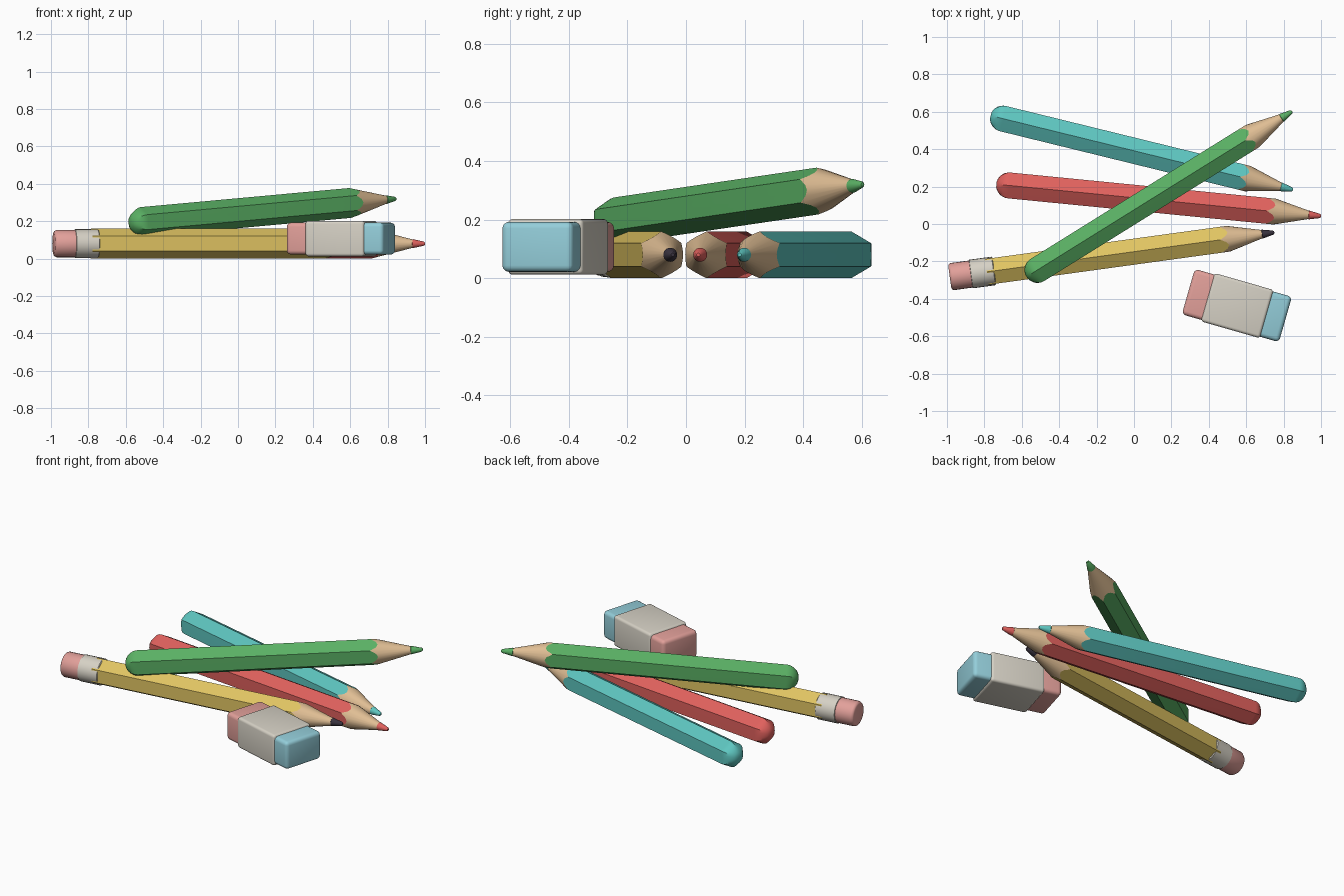
import bpy, bmesh
from math import sin, cos, pi, radians, atan2, hypot
from mathutils import Matrix, Vector

cube = bpy.data.objects.get("Cube")
if cube:
    bpy.data.objects.remove(cube, do_unlink=True)

SEG = 24          # points around a pencil
R = 0.08          # pencil radius at its corners
CONE = 0.31       # length of the sharpened cone down to its ideal apex


def material(name, *srgb):
    lin = [((c / 255 + 0.055) / 1.055) ** 2.4 for c in srgb] + [1]
    m = bpy.data.materials.new(name)
    m.use_nodes = True
    m.diffuse_color = lin
    bsdf = m.node_tree.nodes["Principled BSDF"]
    bsdf.inputs["Base Color"].default_value = lin
    bsdf.inputs["Roughness"].default_value = 0.6
    return m


YELLOW = material("yellow paint", 224, 196, 98)
RED = material("red paint", 224, 97, 93)
TEAL = material("teal paint", 94, 198, 192)
GREEN = material("green paint", 90, 176, 100)
WOOD = material("bare wood", 224, 190, 148)
DARK = material("dark graphite", 58, 52, 64)
PINK = material("pink rubber", 226, 160, 154)
BLUE = material("blue rubber", 148, 206, 218)
CREAM = material("cream sleeve", 214, 209, 197)


def finish(name, bm, mat, matrix, angle):
    bmesh.ops.recalc_face_normals(bm, faces=bm.faces)
    mesh = bpy.data.meshes.new(name)
    bm.to_mesh(mesh)
    bm.free()
    mesh.materials.append(mat)
    ob = bpy.data.objects.new(name, mesh)
    bpy.context.collection.objects.link(ob)
    ob.matrix_world = matrix
    bpy.ops.object.select_all(action="DESELECT")
    ob.select_set(True)
    bpy.context.view_layer.objects.active = ob
    bpy.ops.object.shade_smooth_by_angle(angle=radians(angle))
    return ob


def circle(radius):
    return [radius] * SEG


def hexagon(radius=R):
    # distance to a hexagon with corners at top and bottom
    return [radius * cos(pi / 6) / cos((2 * pi * i / SEG) % (pi / 3) - pi / 6)
            for i in range(SEG)]


def loft(name, rings, mat, matrix, cap_start=True, cap_end=True, angle=35):
    """Skin rings along local x; each ring is (position or positions, radii)."""
    bm = bmesh.new()
    loops = []
    for pos, radii in rings:
        if not isinstance(pos, list):
            pos = [pos] * SEG
        loops.append([bm.verts.new((p, r * sin(2 * pi * i / SEG), r * cos(2 * pi * i / SEG)))
                      for i, (p, r) in enumerate(zip(pos, radii))])
    for a, b in zip(loops, loops[1:]):
        for i in range(SEG):
            j = (i + 1) % SEG
            bm.faces.new((a[i], a[j], b[j], b[i]))
    if cap_start:
        bm.faces.new(loops[0])
    if cap_end:
        bm.faces.new(loops[-1])
    return finish(name, bm, mat, matrix, angle)


def pencil(label, back, tip, paint, lead, rubber_end=False):
    back, tip = Vector(back), Vector(tip)
    d = tip - back
    length = d.length
    place = (Matrix.Translation(back) @ Matrix.Rotation(atan2(d.y, d.x), 4, "Z")
             @ Matrix.Rotation(-atan2(d.z, hypot(d.x, d.y)), 4, "Y"))
    apex = length + 0.02
    hexa = hexagon()
    # scalloped edge where the cone cuts the hexagonal body
    edge = [apex - CONE * r / R for r in hexa]

    if rubber_end:
        start = [(0.2, hexa)]
        loft(label + "_ferrule", [(0.113, circle(0.072)), (0.115, circle(0.077)),
                                  (0.236, circle(0.077)), (0.24, circle(0.072))],
             CREAM, place)
        loft(label + "_rubber", [(0, circle(0.06)), (0.004, circle(0.068)),
                                 (0.014, circle(0.073)), (0.13, circle(0.073))],
             PINK, place, angle=50)
    else:
        # rounded end that blends from a circle into the hexagon
        start = []
        for k in range(1, 8):
            a = k / 7 * pi / 2
            t = sin(a)
            start.append((0.07 * (1 - cos(a)),
                          [t * (0.07 * (1 - t ** 3) + h * t ** 3) for h in hexa]))
    loft(label + "_body", start + [(edge, hexa)], paint, place, cap_end=False)

    # sharpened wood and the lead
    wood_end = length - 0.065
    r_end = R * (apex - wood_end) / CONE
    loft(label + "_wood", [(edge, hexa), (wood_end, circle(r_end))], WOOD, place,
         cap_start=False, angle=50)
    loft(label + "_lead", [(wood_end - 0.002, circle(r_end)), (wood_end, circle(r_end + 0.002)),
                           (length - 0.006, circle(0.011)), (length, circle(0.006))],
         lead, place, angle=50)


pencil("yellow_pencil", (-0.985, -0.283, R), (0.75, -0.045, R), YELLOW, DARK, True)
pencil("red_pencil", (-0.737, 0.213, R), (1.0, 0.042, R), RED, RED)
pencil("teal_pencil", (-0.768, 0.58, R), (0.85, 0.183, R), TEAL, TEAL)
pencil("green_pencil", (-0.575, -0.282, 0.19), (0.845, 0.602, 0.32), GREEN, GREEN)


# block eraser: two rubber ends in a paper sleeve
block = Matrix.Translation((0.55, -0.436, 0.107)) @ Matrix.Rotation(radians(-16), 4, "Z")


def rounded_box(name, x0, x1, width, height, bevel, mat):
    bm = bmesh.new()
    bmesh.ops.create_cube(bm, size=1)
    bmesh.ops.scale(bm, vec=(x1 - x0, width, height), verts=bm.verts)
    bmesh.ops.translate(bm, vec=((x0 + x1) / 2, 0, 0), verts=bm.verts)
    bmesh.ops.bevel(bm, geom=bm.edges[:], offset=bevel, segments=4, profile=0.5,
                    affect="EDGES")
    finish(name, bm, mat, block, 40)


rounded_box("eraser_pink_end", -0.27, 0, 0.252, 0.17, 0.022, PINK)
rounded_box("eraser_blue_end", 0, 0.27, 0.252, 0.17, 0.022, BLUE)
rounded_box("eraser_sleeve", -0.162, 0.166, 0.268, 0.19, 0.016, CREAM)
